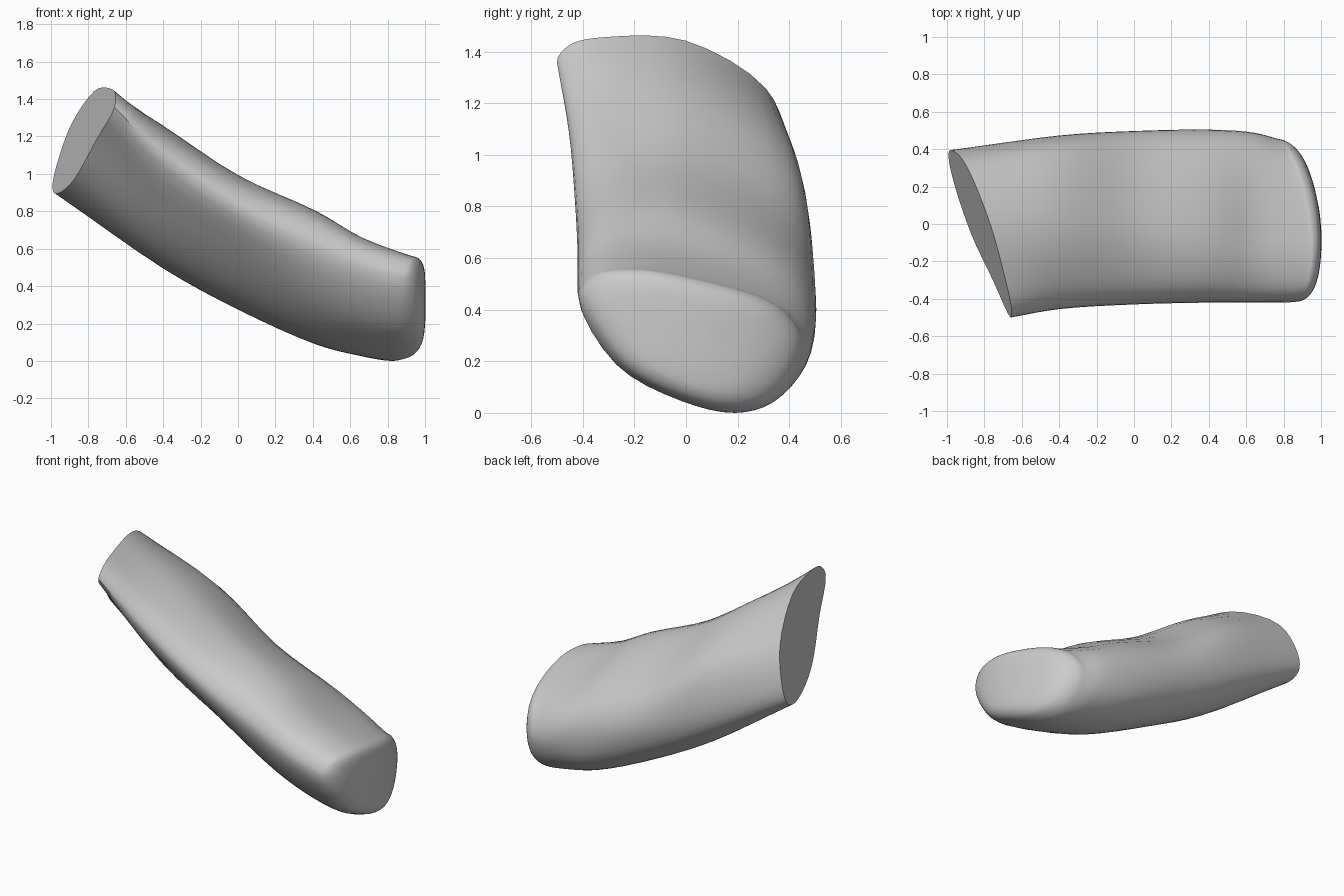
import bpy, bmesh
from mathutils import Vector

if "Cube" in bpy.data.objects:
    bpy.data.objects.remove(bpy.data.objects["Cube"])

# Cross-sections (y, z) along the bar, clockwise from the front upper corner
SECTIONS = [
    [(-.50, 1.36), (-.45, 1.43), (-.3, 1.46), (0, 1.445), (.31, 1.26), (.39, 1.07),
     (.385, .96), (.33, .91), (.2, .90), (-.05, .98), (-.3, 1.19)],
    [(-.455, 1.10), (-.40, 1.2), (-.25, 1.25), (0, 1.245), (.39, 1.03), (.47, .80),
     (.45, .62), (.35, .52), (.2, .50), (0, .58), (-.26, .82)],
    [(-.43, .82), (-.37, .93), (-.2, .99), (0, .98), (.40, .76), (.495, .58),
     (.46, .40), (.35, .30), (.2, .28), (0, .355), (-.27, .59)],
    [(-.42, .61), (-.36, .74), (-.2, .80), (0, .78), (.41, .58), (.50, .42),
     (.47, .22), (.36, .12), (.2, .09), (0, .14), (-.27, .34)],
    [(-.42, .50), (-.37, .61), (-.22, .66), (0, .63), (.40, .48), (.485, .34),
     (.46, .18), (.36, .07), (.2, .03), (0, .07), (-.27, .235)],
    [(-.415, .45), (-.36, .54), (-.22, .565), (0, .535), (.36, .42), (.455, .29),
     (.43, .15), (.33, .04), (.19, .003), (-.02, .05), (-.27, .19)],
]
# Each section's plane: x = a + b*y + c*z
PLANES = [(-1.13, -.26, .25), (-.4, 0, 0), (0, 0, 0), (.42, 0, 0), (.66, -.04, 0)]


def spline(p0, p1, p2, p3, t):
    """Centripetal-style Catmull-Rom through p1..p2 with uneven spacing."""
    d0, d1, d2 = [max((b - a).length, 1e-4) ** .5 for a, b in ((p0, p1), (p1, p2), (p2, p3))]
    m1 = (p2 - p1) if p0 == p1 else d1 * ((p1 - p0) / d0 - (p2 - p0) / (d0 + d1) + (p2 - p1) / d1)
    m2 = (p2 - p1) if p2 == p3 else d1 * ((p2 - p1) / d1 - (p3 - p1) / (d1 + d2) + (p3 - p2) / d2)
    return ((2*t**3 - 3*t*t + 1) * p1 + (t**3 - 2*t*t + t) * m1
            + (3*t*t - 2*t**3) * p2 + (t**3 - t*t) * m2)


def smooth_ring(pts, steps=4):
    n = len(pts)
    return [spline(pts[i - 1], pts[i], pts[(i + 1) % n], pts[(i + 2) % n], s / steps)
            for i in range(n) for s in range(steps)]


rings = [smooth_ring([Vector((a + b*y + c*z, y, z)) for y, z in sec])
         for sec, (a, b, c) in zip(SECTIONS, PLANES)]

# Domed right end: shrinking copies of the last section, rounder at the bottom
outline = smooth_ring([Vector((0, y, z)) for y, z in SECTIONS[-1]])
mid = Vector((0, .0, .29))
for scale, depth in ((1, 1), (.97, .6), (.89, .28), (.74, .09), (.5, .02), (.2, 0)):
    ring = []
    for p in outline:
        q = mid + (p - mid) * scale
        drop = depth * (.15 - .14 * p.z)
        ring.append(Vector((1.003 - .42 * (q.y + .1) ** 2 - drop, q.y, q.z)))
    rings.append(ring)

# Smooth interpolation along the bar
body = []
last = len(rings) - 1
for i in range(last):
    for s in range(4):
        body.append([spline(rings[max(i - 1, 0)][k], rings[i][k], rings[i + 1][k],
                            rings[min(i + 2, last)][k], s / 4) for k in range(len(outline))])
body.append(rings[-1])

# Skin the rings; the left end is a flat cut
bm = bmesh.new()
vs = [[bm.verts.new(p) for p in r] for r in body]
n = len(outline)
for r0, r1 in zip(vs, vs[1:]):
    for k in range(n):
        bm.faces.new((r0[k], r0[(k + 1) % n], r1[(k + 1) % n], r1[k]))
bm.faces.new(vs[0])
bm.faces.new(vs[-1])
bmesh.ops.recalc_face_normals(bm, faces=bm.faces)
zmin = min(v.co.z for v in bm.verts)
bmesh.ops.translate(bm, verts=bm.verts, vec=(0, 0, -zmin))

mesh = bpy.data.meshes.new("curved_bar")
bm.to_mesh(mesh)
bm.free()
bar = bpy.data.objects.new("curved_bar", mesh)
bpy.context.collection.objects.link(bar)
bpy.context.view_layer.objects.active = bar
bar.select_set(True)
bpy.ops.object.shade_smooth_by_angle(angle=0.7)
